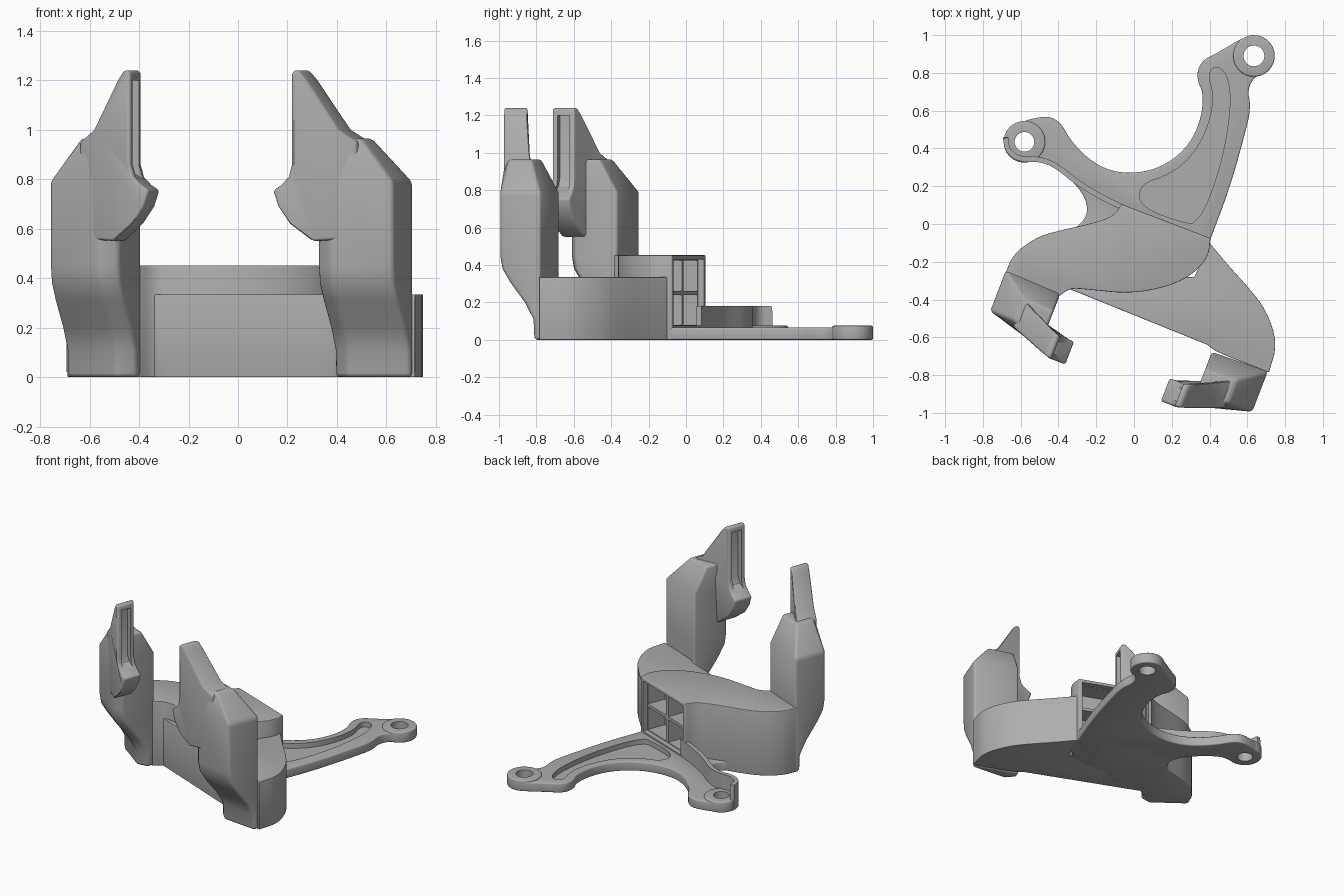
import bpy, bmesh, math
from mathutils import Vector

cube = bpy.data.objects.get("Cube")
if cube:
    bpy.data.objects.remove(cube, do_unlink=True)

grey = bpy.data.materials.new("matte grey")
grey.use_nodes = True
COLOUR = (0.42, 0.42, 0.42, 1)
grey.diffuse_color = COLOUR
grey.node_tree.nodes["Principled BSDF"].inputs["Base Color"].default_value = COLOUR

# The arms and back face share a frame turned about z
ANGLE = math.radians(-21)
ORIGIN = Vector((-0.0875, -0.78))


def local(u, v, z):
    c, s = math.cos(ANGLE), math.sin(ANGLE)
    return (ORIGIN.x + u * c - v * s, ORIGIN.y + u * s + v * c, z)


def smooth(pts, rounds=2):
    """Corner cutting; a doubled point stays sharp."""
    for _ in range(rounds):
        out = []
        for p, q in zip(pts, pts[1:] + pts[:1]):
            p, q = Vector(p), Vector(q)
            out += [p.lerp(q, 0.25), p.lerp(q, 0.75)]
        pts = out
    return [p for i, p in enumerate(pts) if (p - pts[i - 1]).length > 1e-4]


def apply_modifier(obj, mod):
    bpy.context.view_layer.objects.active = obj
    bpy.ops.object.modifier_apply(modifier=mod.name)


def loft(name, rings, bevel=0.0):
    bm = bmesh.new()
    loops = [[bm.verts.new(p) for p in ring] for ring in rings]
    n = len(loops[0])
    for a, b in zip(loops, loops[1:]):
        for i in range(n):
            j = (i + 1) % n
            bm.faces.new((a[i], a[j], b[j], b[i]))
    bm.faces.new(loops[0])
    bm.faces.new(loops[-1])
    bmesh.ops.recalc_face_normals(bm, faces=bm.faces)
    mesh = bpy.data.meshes.new(name)
    bm.to_mesh(mesh)
    bm.free()
    mesh.materials.append(grey)
    obj = bpy.data.objects.new(name, mesh)
    bpy.context.collection.objects.link(obj)
    if bevel:
        mod = obj.modifiers.new("soft edges", 'BEVEL')
        mod.width, mod.segments = bevel, 3
        mod.limit_method, mod.angle_limit = 'ANGLE', math.radians(32)
        apply_modifier(obj, mod)
    return obj


def prism(name, pts, z0, z1, bevel=0.0):
    return loft(name, [[(p[0], p[1], z) for p in pts] for z in (z0, z1)], bevel)


def local_box(name, u0, u1, v0, v1, z0, z1):
    corners = ((u0, v0), (u1, v0), (u1, v1), (u0, v1))
    return loft(name, [[local(u, v, z) for u, v in corners] for z in (z0, z1)])


def circle(x, y, r, n=40):
    return [(x + r * math.cos(i * math.tau / n), y + r * math.sin(i * math.tau / n))
            for i in range(n)]


def cut(obj, cutter):
    cutter.hide_render = True
    mod = obj.modifiers.new("cut", 'BOOLEAN')
    mod.operation, mod.solver, mod.object = 'DIFFERENCE', 'EXACT', cutter
    apply_modifier(obj, mod)
    bpy.data.objects.remove(cutter, do_unlink=True)


# Flat mounting plate with a shallow pocket
plate_outline = smooth([
    (-.36, -.05), (-.28, 0), (-.245, .06), (-.255, .13), (-.3, .2), (-.38, .28), (-.46, .335),
    (-.53, .335), (-.6, .325), (-.68, .37), (-.69, .44), (-.66, .51), (-.59, .545),
    (-.46, .575), (-.39, .54), (-.34, .45), (-.26, .36), (-.155, .29), (-.02, .265),
    (.135, .295), (.27, .39), (.35, .53), (.37, .69), (.33, .77), (.35, .86), (.45, .91),
    (.58, .99), (.65, .99), (.72, .95), (.74, .89), (.72, .82), (.65, .79), (.6, .72),
    (.62, .61), (.58, .45), (.505, .185), (.405, -.08), (.405, -.08), (.3, -.2), (0, -.3), (-.3, -.2)])
plate = prism("mounting_plate", plate_outline, 0, 0.065, 0.008)
pocket = smooth([
    (.43, .84), (.49, .80), (.515, .66), (.48, .395), (.4, .13), (.33, .01), (.28, 0),
    (.03, .09), (.03, .21), (.19, .26), (.32, .37), (.4, .53), (.425, .685), (.39, .79)])
cut(plate, prism("pocket_cutter", pocket, 0.03, 0.2))

# Raised bolt bosses with through holes
for side, x, y, hole in (("left", .635, .89, .055), ("right", -.58, .435, .052)):
    boss = prism(side + "_boss", circle(x, y, .11), 0, 0.075, 0.008)
    for part in (plate, boss):
        cut(part, prism("hole_cutter", circle(x, y, hole), -0.1, 0.3))

# Thin stiffening wall along the short plate arm
path = smooth([(-.02, .07), (-.02, .07), (-.14, .125), (-.29, .21), (-.41, .31), (-.5, .345),
               (-.6, .34), (-.67, .385), (-.68, .46), (-.68, .46)])
start = min(range(len(path)), key=lambda i: (path[i] - Vector((-.02, .07))).length)
path = path[start:] + path[:start]
end = min(range(len(path)), key=lambda i: (path[i] - Vector((-.68, .46))).length)
path = path[:end + 1]
rings = []
for i, p in enumerate(path):
    t = path[min(i + 1, len(path) - 1)] - path[max(i - 1, 0)]
    side = Vector((-t.y, t.x)).normalized() * 0.014
    top = 0.18 if i < len(path) - 1 else 0.15
    a, b = p + side, p - side
    rings.append([(a.x, a.y, 0.02), (b.x, b.y, 0.02), (b.x, b.y, top), (a.x, a.y, top)])
loft("stiffening_wall", rings)

# Low front body
low = smooth([
    (.4, -.1), (.4, -.1), (.5, -.22), (.61, -.34), (.7, -.455), (.76, -.63), (.715, -.785),
    (.715, -.785), (.44, -.68), (.39, -.64), (.39, -.64), (-.34, -.345), (-.34, -.345),
    (-.2, -.3), (.32, -.28), (.32, -.28)])
prism("low_body", low, 0, 0.335, 0.018)

# High rear body with a window frame on its flat back
high = smooth([
    (-.685, -.27), (-.685, -.27), (-.64, -.16), (-.525, -.075), (-.42, -.04), (-.235, 0),
    (-.11, .04), (-.065, .105), (-.065, .105), (.405, -.075), (.405, -.075), (.395, -.17),
    (.32, -.26), (.19, -.33), (-.02, -.37), (-.26, -.345), (-.34, -.34), (-.40, -.385),
    (-.40, -.385)])
body = prism("high_body", high, 0, 0.452, 0.012)
cut(body, local_box("frame_cutter", -.272, .184, .80, .9, .075, .43))
for u0, u1 in ((-.265, -.056), (-.032, .177)):
    for z0, z1 in ((.08, .24), (.26, .425)):
        cut(body, local_box("window_cutter", u0, u1, .67, .85, z0, z1))

# Mirrored pair of arms: leaning column plus slotted prong
prong_profile = [
    (.349, 1.225), (.355, 1.24), (.38, 1.24), (.41, 1.2), (.53, 1.0), (.6, .95), (.6, .56),
    (.43, .55), (.34, .62), (.29, .69), (.268, .755), (.3, .775), (.335, .81), (.349, .86)]
slot_profile = [(.24, .785), (.31, .79), (.365, .82), (.385, .86), (.385, 1.2), (.24, 1.2)]
# height, forward lean, top inset
levels = [(0, .195, 0), (.11, .19, 0), (.2, .14, 0), (.31, .055, 0), (.38, .012, 0),
          (.45, 0, 0), (.79, 0, 0), (.965, 0, 1)]

for name, s in (("left", 1), ("right", -1)):
    rings = []
    for z, lean, inset in levels:
        plan = [(.743 - .135 * inset, .285 - .1 * inset), (.743 - .135 * inset, .056 + lean),
                (.5, -.012 + lean), (.43, .025 + lean), (.43, .275 - .1 * inset)]
        rings.append([local(s * u, v, z) for u, v in plan])
    loft(name + "_column", rings, 0.025)

    near = [local(s * u, -.065 + max(0, u - .37) * .38, z) for u, z in prong_profile]
    far = [local(s * u, .065 + max(0, u - .37) * .5, z) for u, z in prong_profile]
    prong = loft(name + "_prong", [near, far], 0.012)
    slot = loft("slot_cutter", [[local(s * u, v, z) for u, z in slot_profile]
                                for v in (-.035, .035)])
    cut(prong, slot)

# Smooth shading with crisp edges
for obj in bpy.context.scene.objects:
    obj.select_set(obj.type == 'MESH')
bpy.ops.object.shade_smooth_by_angle(angle=math.radians(32))
